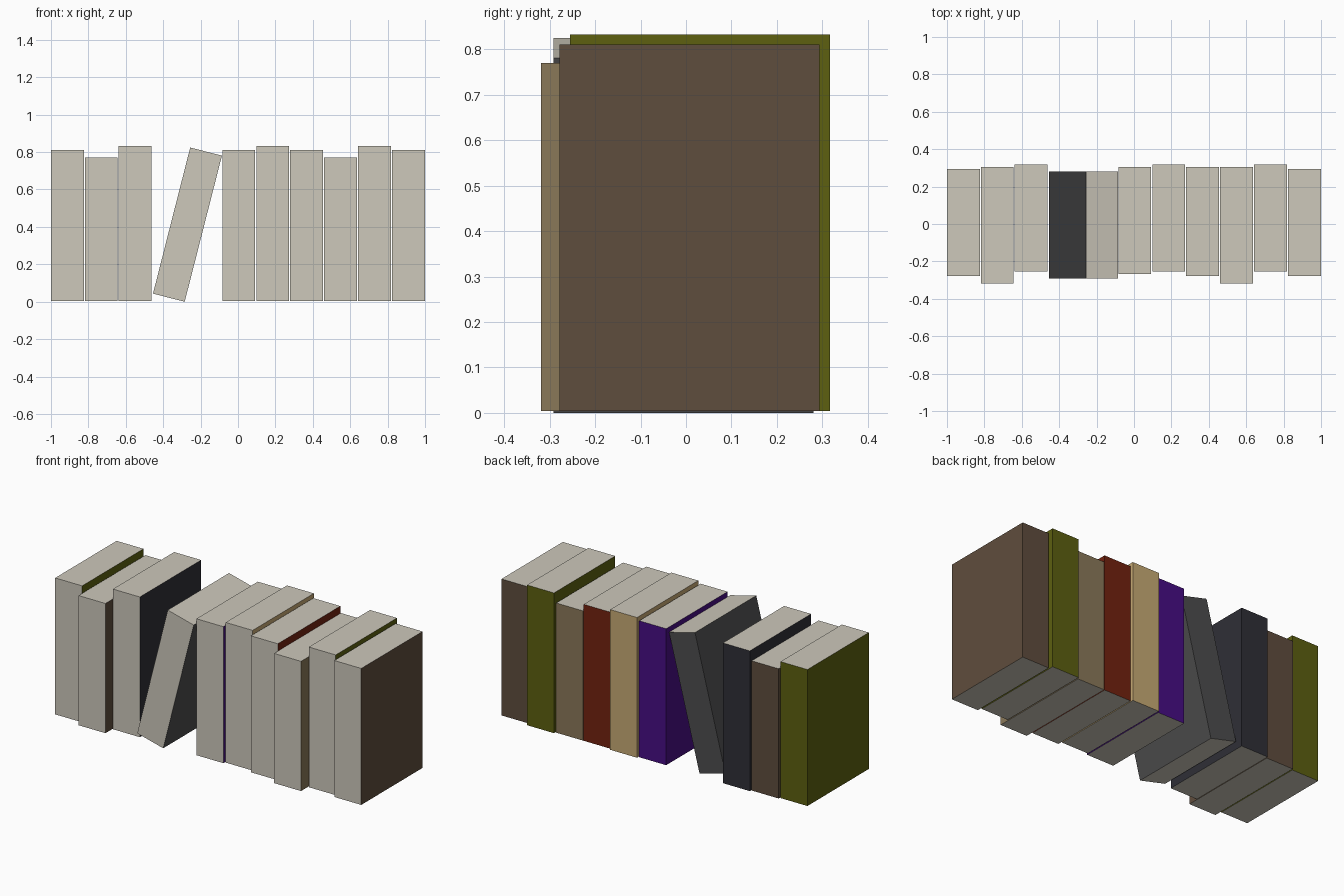
import bpy, bmesh, math

if "Cube" in bpy.data.objects:
    bpy.data.objects.remove(bpy.data.objects["Cube"])


def material(name, hex_code):
    def lin(c):
        c /= 255
        return c / 12.92 if c < 0.04045 else ((c + 0.055) / 1.055) ** 2.4
    m = bpy.data.materials.new(name)
    m.diffuse_color = [lin(int(hex_code[i:i + 2], 16)) for i in (0, 2, 4)] + [1]
    m.use_nodes = True
    m.node_tree.nodes["Principled BSDF"].inputs["Base Color"].default_value = m.diffuse_color
    return m


pages = material("page_cream", "CDC8BB")
covers = {
    "olive": material("olive", "5D6010"),
    "brown": material("brown", "5F4D3D"),
    "navy": material("dark_navy", "2F2F37"),
    "grey": material("dark_grey", "4D4D4E"),
    "purple": material("purple", "470D84"),
    "tan": material("tan", "C7AA74"),
    "red": material("dark_red", "73220F"),
    "taupe": material("taupe", "8A7859"),
}


# A book: covers on both sides and spine at the back, pages on the other faces
def book(name, colour, x0, z0, width, height, y0, y1, tilt=0.0):
    bm = bmesh.new()
    bmesh.ops.create_cube(bm, size=1)
    for v in bm.verts:
        v.co.x = (v.co.x - 0.5) * width
        v.co.y = y0 if v.co.y < 0 else y1
        v.co.z = (v.co.z + 0.5) * height
    bm.normal_update()
    for f in bm.faces:
        f.material_index = int(abs(f.normal.x) > 0.5 or f.normal.y > 0.5)
    mesh = bpy.data.meshes.new(name)
    bm.to_mesh(mesh)
    bm.free()
    mesh.materials.append(pages)
    mesh.materials.append(covers[colour])
    ob = bpy.data.objects.new(name, mesh)
    ob.location = (x0, 0, z0)          # pivot: lower right corner
    ob.rotation_euler.y = tilt
    bpy.context.collection.objects.link(ob)


# Upright books: colour, right edge x, height, front y, back y
row = [
    ("olive", -0.824, 0.806, -0.278, 0.295),
    ("brown", -0.643, 0.766, -0.319, 0.305),
    ("navy", -0.463, 0.828, -0.255, 0.317),
    ("purple", 0.092, 0.806, -0.268, 0.305),
    ("tan", 0.274, 0.828, -0.255, 0.317),
    ("red", 0.455, 0.806, -0.278, 0.305),
    ("taupe", 0.635, 0.766, -0.319, 0.305),
    ("olive", 0.817, 0.828, -0.255, 0.317),
    ("brown", 1.0, 0.806, -0.278, 0.294),
]
for i, (colour, x, h, y0, y1) in enumerate(row):
    book(f"upright_book_{i + 1}", colour, x, 0.004, 0.176, h, y0, y1)

# Leaning book
book("leaning_book", "grey", -0.285, 0.0, 0.175, 0.806, -0.291, 0.281,
     math.radians(14.3))
